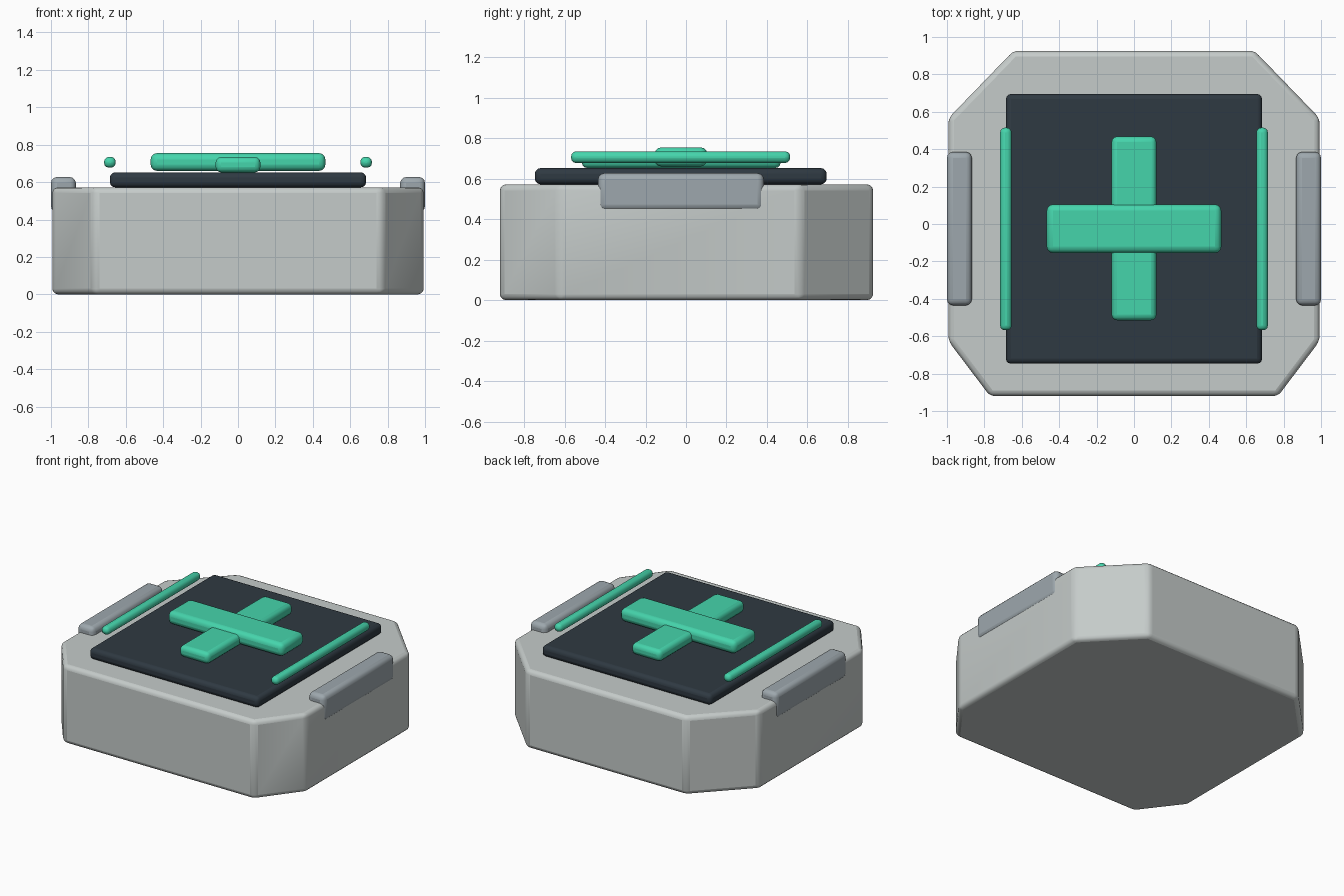
import bpy

if "Cube" in bpy.data.objects:
    bpy.data.objects.remove(bpy.data.objects["Cube"])

def material(name, color):
    m = bpy.data.materials.new(name)
    m.diffuse_color = (*color, 1)
    m.use_nodes = True
    m.node_tree.nodes["Principled BSDF"].inputs["Base Color"].default_value = m.diffuse_color
    return m

shell_grey = material("shell_grey", (0.56, 0.60, 0.59))
dark = material("dark_panel", (0.028, 0.041, 0.054))
green = material("green", (0.06, 0.66, 0.41))
steel = material("steel_grey", (0.34, 0.39, 0.42))

def finish(ob, mat, bevel, segments=3):
    mod = ob.modifiers.new("bevel", 'BEVEL')
    mod.width = bevel
    mod.segments = segments
    mod.limit_method = 'ANGLE'
    mod.angle_limit = 0.5
    ob.data.materials.append(mat)
    bpy.ops.object.select_all(action='DESELECT')
    ob.select_set(True)
    bpy.context.view_layer.objects.active = ob
    bpy.ops.object.shade_smooth_by_angle(angle=0.7)
    return ob

def prism(name, outline, z0, z1, mat, bevel, segments=3):
    n = len(outline)
    verts = [(x, y, z) for z in (z0, z1) for x, y in outline]
    faces = [tuple(reversed(range(n))), tuple(range(n, 2 * n))]
    faces += [(i, (i + 1) % n, n + (i + 1) % n, n + i) for i in range(n)]
    me = bpy.data.meshes.new(name)
    me.from_pydata(verts, [], faces)
    ob = bpy.data.objects.new(name, me)
    bpy.context.collection.objects.link(ob)
    return finish(ob, mat, bevel, segments)

def box(name, x, y, z, mat, bevel, segments=3):
    outline = [(x[0], y[0]), (x[1], y[0]), (x[1], y[1]), (x[0], y[1])]
    return prism(name, outline, *z, mat, bevel, segments)

# Eight-sided case, front corners cut differently from the back ones
half = [(0.77, -0.92), (0.993, -0.625), (0.993, 0.565), (0.645, 0.925)]
case_outline = half + [(-x, y) for x, y in reversed(half)]
prism("case_body", case_outline, 0, 0.572, shell_grey, 0.03)

# Lid panel
box("lid_panel", (-0.685, 0.685), (-0.747, 0.695), (0.572, 0.652), dark, 0.028)

# Raised cross
box("cross_long_bar", (-0.12, 0.12), (-0.515, 0.468), (0.652, 0.734), green, 0.03)
box("cross_wide_bar", (-0.467, 0.467), (-0.155, 0.105), (0.66, 0.755), green, 0.034)

# Side light strips and grips
for side, s in (("left", -1), ("right", 1)):
    sx = sorted((s * 0.654, s * 0.716))
    box(side + "_strip", sx, (-0.568, 0.515), (0.677, 0.735), green, 0.026)
    gx = sorted((s * 0.867, s * 1.0))
    box(side + "_grip", gx, (-0.435, 0.385), (0.44, 0.627), steel, 0.032)
